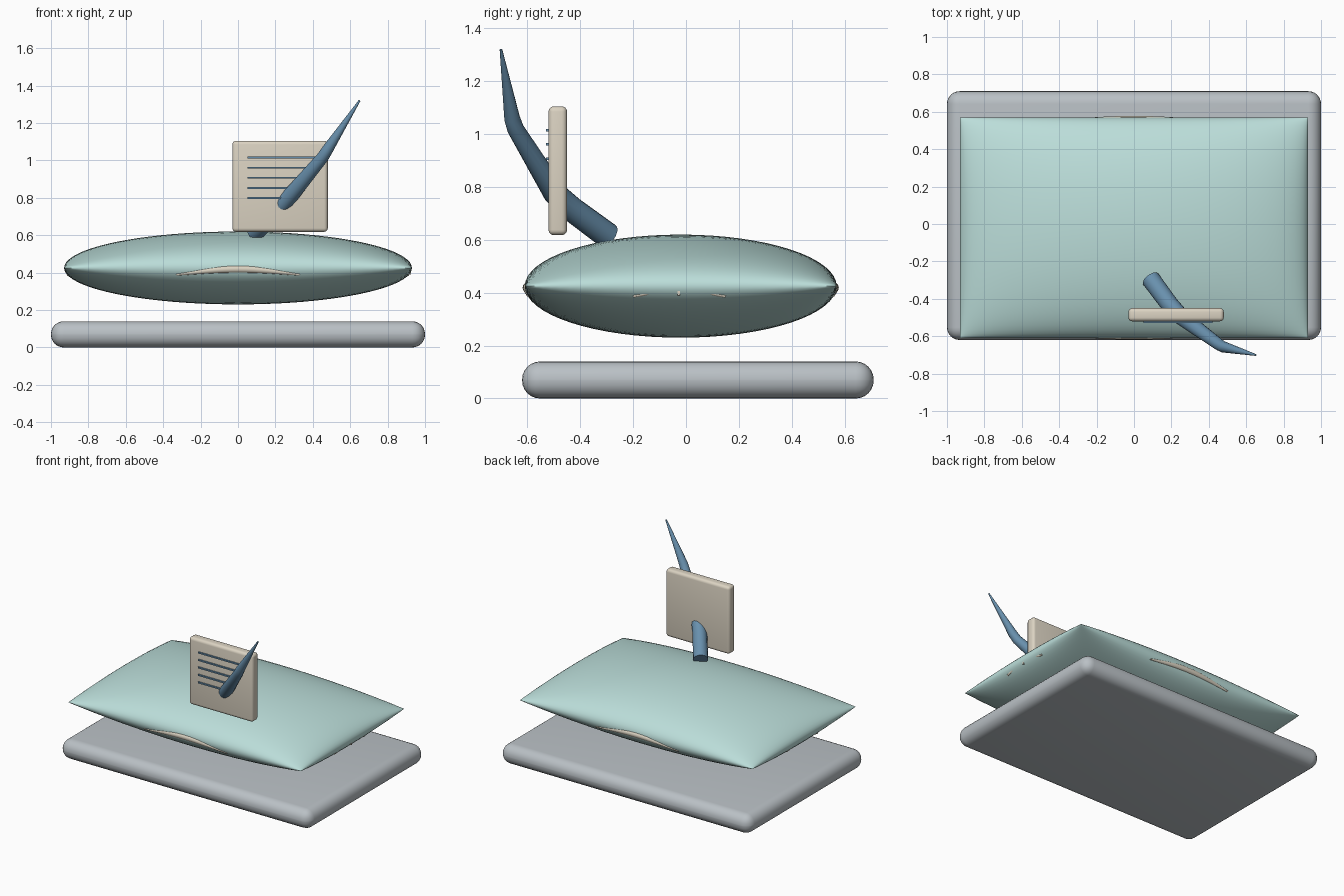
import bpy, bmesh, math
from mathutils import Vector

if "Cube" in bpy.data.objects:
    bpy.data.objects.remove(bpy.data.objects["Cube"])


def material(name, rgb):
    m = bpy.data.materials.new(name)
    m.use_nodes = True
    m.diffuse_color = (*rgb, 1)
    m.node_tree.nodes["Principled BSDF"].inputs["Base Color"].default_value = (*rgb, 1)
    return m


grey = material("soft grey", (0.49, 0.53, 0.56))
teal = material("pale teal", (0.50, 0.73, 0.70))
cream = material("cream", (0.71, 0.65, 0.54))
blue = material("steel blue", (0.14, 0.28, 0.42))


def select(ob):
    bpy.ops.object.select_all(action="DESELECT")
    ob.select_set(True)
    bpy.context.view_layer.objects.active = ob


def smooth(ob, angle=40):
    select(ob)
    bpy.ops.object.shade_smooth_by_angle(angle=math.radians(angle))


def from_bmesh(name, bm, mat):
    me = bpy.data.meshes.new(name)
    bm.to_mesh(me)
    bm.free()
    ob = bpy.data.objects.new(name, me)
    bpy.context.collection.objects.link(ob)
    me.materials.append(mat)
    return ob


def box(name, lo, hi, mat, bevel=0, segments=4):
    lo, hi = Vector(lo), Vector(hi)
    bm = bmesh.new()
    bmesh.ops.create_cube(bm, size=1)
    for v in bm.verts:
        v.co = (lo + hi) / 2 + v.co * (hi - lo)
    if bevel:
        bmesh.ops.bevel(bm, geom=bm.edges[:], offset=bevel, segments=segments,
                        profile=0.5, affect="EDGES")
    ob = from_bmesh(name, bm, mat)
    smooth(ob)
    return ob


def tube(name, points, radii, mat):
    cu = bpy.data.curves.new(name, "CURVE")
    cu.dimensions = "3D"
    cu.bevel_depth = 1
    cu.bevel_resolution = 5
    cu.use_fill_caps = True
    sp = cu.splines.new("POLY")
    sp.points.add(len(points) - 1)
    for p, co, r in zip(sp.points, points, radii):
        p.co = (*co, 1)
        p.radius = r
    ob = bpy.data.objects.new(name, cu)
    bpy.context.collection.objects.link(ob)
    cu.materials.append(mat)
    select(ob)
    bpy.ops.object.convert(target="MESH")
    smooth(bpy.context.object, 50)


# Slab base with fully rounded edges
box("base_slab", (-1, -0.62, 0), (1, 0.71, 0.14), grey, 0.068, 6)

# Puffed cushion: two domed sheets joined along a straight seam
half_x, half_y, mid_y, seam_z, puff = 0.93, 0.59, -0.02, 0.425, 0.195
bm = bmesh.new()
for side in (1, -1):
    made = bmesh.ops.create_grid(bm, x_segments=40, y_segments=32, size=1)["verts"]
    for v in made:
        u, w = (math.sin(c * math.pi / 2) for c in v.co.xy)
        height = math.sqrt(max(0, (1 - u * u) * (1 - w * w)))
        v.co = (u * half_x, mid_y + w * half_y, seam_z + side * puff * height)
    if side < 0:
        bmesh.ops.reverse_faces(bm, faces=list({f for v in made for f in v.link_faces}))
bmesh.ops.remove_doubles(bm, verts=bm.verts[:], dist=0.0005)
smooth(from_bmesh("cushion", bm, teal), 50)


# Curved grips tucked under the seam on all four sides
def grip(name, length, centre, along, thick):
    pts, radii = [], []
    for i in range(17):
        t = i / 8 - 1
        arch = math.cos(t * math.pi / 2)
        pts.append(Vector(centre) + Vector(along) * t * length + Vector((0, 0, 0.03 * arch)))
        radii.append(0.005 + thick * arch)
    tube(name, pts, radii, cream)


for label, s in (("front", -1), ("back", 1)):
    grip(label + "_grip", 0.33, (0, mid_y + s * 0.577, 0.389), (1, 0, 0), 0.016)
for label, s in (("right", -1), ("left", 1)):
    grip(label + "_grip", 0.175, (s * 0.909, -0.025, 0.386), (0, 1, 0), 0.012)

# Small fastener on the left seam
box("seam_pull", (0.90, -0.032, 0.39), (0.925, -0.022, 0.44), cream)
box("seam_pull_bar", (0.90, -0.045, 0.434), (0.922, -0.01, 0.442), cream)

# Upright note card with ruled lines
box("note_card", (-0.03, -0.52, 0.618), (0.48, -0.45, 1.105), cream, 0.02)
for i, end in enumerate((0.42, 0.40, 0.36, 0.31, 0.27)):
    z = 1.015 - i * 0.054
    box(f"note_line_{i + 1}", (0.05, -0.529, z - 0.005), (end, -0.519, z + 0.005), blue)

# Bent tapering stylus passing through the card
tube("stylus",
     [(0.09, -0.295, 0.615), (0.19, -0.43, 0.715), (0.25, -0.495, 0.775),
      (0.455, -0.645, 1.02), (0.48, -0.658, 1.06), (0.65, -0.70, 1.32)],
     [0.05, 0.048, 0.045, 0.032, 0.03, 0.005], blue)
